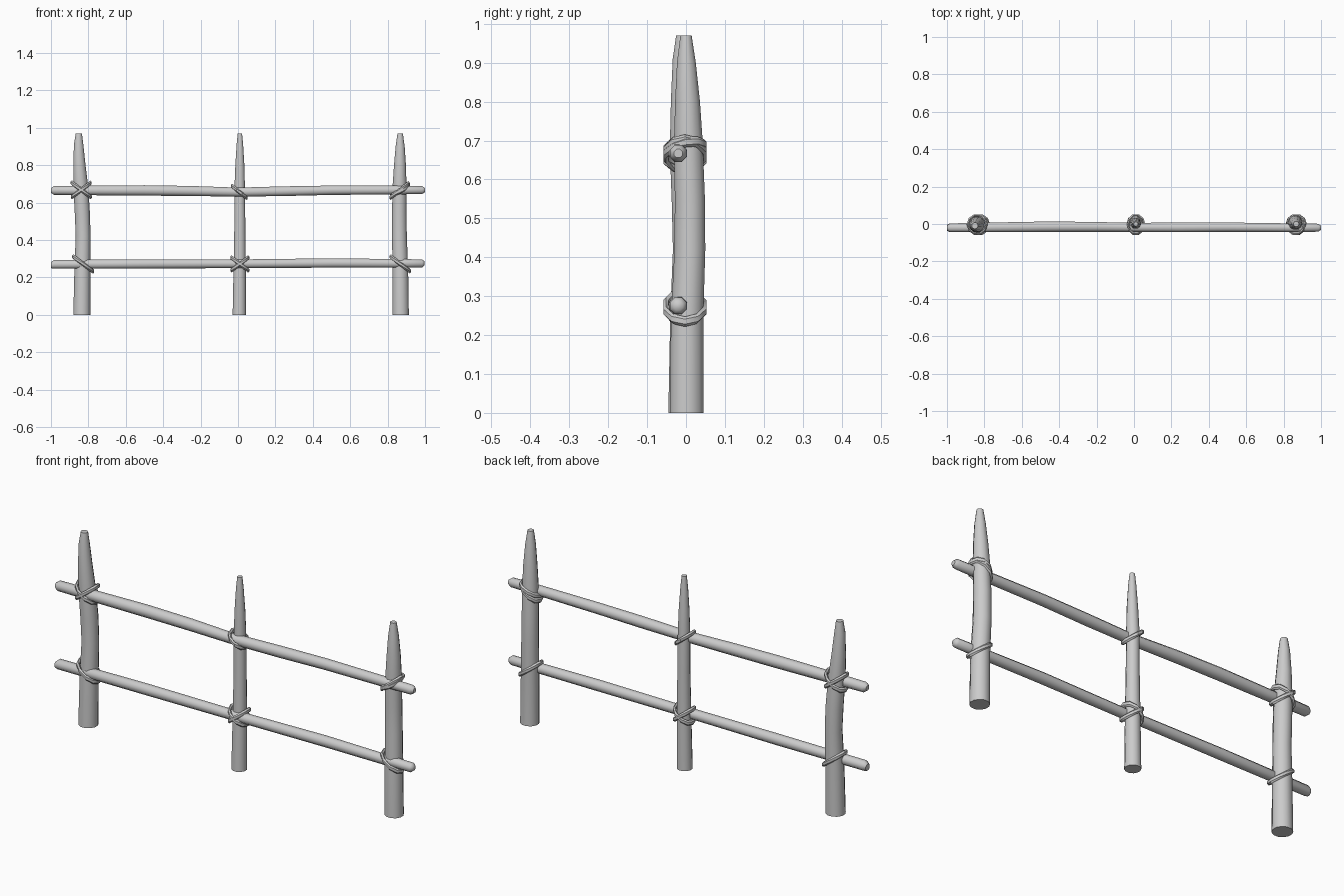
import bpy, bmesh, math
from mathutils import Vector

old = bpy.data.objects.get("Cube")
if old:
    bpy.data.objects.remove(old, do_unlink=True)

grey = bpy.data.materials.new("light grey wood")
grey.use_nodes = True
grey.diffuse_color = (0.6, 0.6, 0.6, 1)
grey.node_tree.nodes["Principled BSDF"].inputs["Base Color"].default_value = (0.6, 0.6, 0.6, 1)


def skin(name, rings, closed=False, sharp=40):
    """Join rings of points into one smooth-shaded skin."""
    bm = bmesh.new()
    loops = [[bm.verts.new(p) for p in ring] for ring in rings]
    n = len(loops[0])
    pairs = list(zip(loops, loops[1:]))
    if closed:
        pairs.append((loops[-1], loops[0]))
    else:
        bm.faces.new(loops[0])
        bm.faces.new(loops[-1])
    for a, b in pairs:
        for i in range(n):
            j = (i + 1) % n
            bm.faces.new((a[i], a[j], b[j], b[i]))
    bmesh.ops.recalc_face_normals(bm, faces=bm.faces)
    mesh = bpy.data.meshes.new(name)
    bm.to_mesh(mesh)
    bm.free()
    obj = bpy.data.objects.new(name, mesh)
    bpy.context.collection.objects.link(obj)
    mesh.materials.append(grey)
    bpy.ops.object.select_all(action="DESELECT")
    obj.select_set(True)
    bpy.context.view_layer.objects.active = obj
    bpy.ops.object.shade_smooth_by_angle(angle=math.radians(sharp))
    return obj


def circle(centre, u, v, ru, rv, n):
    return [centre + u * (ru * math.cos(t)) + v * (rv * math.sin(t))
            for t in (math.tau * (i + 0.5) / n for i in range(n))]


X, Y, Z = Vector((1, 0, 0)), Vector((0, 1, 0)), Vector((0, 0, 1))


def post(name, stations):
    skin(name, [circle(Vector((x, y, z)), X, Y, r, r, 12) for x, y, z, r in stations])


def rail(name, stations):
    skin(name, [circle(Vector((x, y, z)), Y, Z, r, r, 8) for x, y, z, r in stations], sharp=50)


def lashing(name, x, z, radius, slope, lift=0):
    """Flattened rope loop, tilted sideways, around a post and rail."""
    rings = []
    n = 10
    for i in range(n):
        t = math.tau * i / n
        out = Vector((math.cos(t), math.sin(t), 0))
        c = Vector((x + radius * out.x, -0.003 + 0.051 * out.y,
                    z + slope * radius * out.x + lift * out.y))
        rings.append(circle(c, out, Z, 0.008, 0.013, 6))
    skin(name, rings, closed=True)


# Hewn posts with tapered tips
post("right_post", [(-0.835, 0, 0, 0.047), (-0.832, 0.002, 0.25, 0.044), (-0.828, 0.006, 0.42, 0.041),
                    (-0.832, 0.004, 0.54, 0.042), (-0.840, -0.002, 0.68, 0.041),
                    (-0.848, -0.006, 0.80, 0.034), (-0.852, -0.009, 0.91, 0.026), (-0.851, -0.009, 0.97, 0.017)])
post("middle_post", [(0.007, 0, 0, 0.037), (0.009, 0.002, 0.25, 0.034), (0.010, 0.003, 0.50, 0.030),
                     (0.009, 0.003, 0.68, 0.029), (0.010, 0.001, 0.80, 0.025),
                     (0.010, 0, 0.91, 0.018), (0.010, 0, 0.97, 0.012)])
post("left_post", [(0.870, 0.002, 0, 0.045), (0.868, 0.003, 0.25, 0.043), (0.863, 0.010, 0.42, 0.041),
                   (0.862, 0.010, 0.55, 0.040), (0.864, 0.006, 0.70, 0.038),
                   (0.866, 0.004, 0.80, 0.033), (0.867, 0.001, 0.90, 0.025), (0.867, 0, 0.97, 0.015)])

# Long rails with rounded ends
rail("upper_rail", [(-1, -0.02, 0.665, 0.013), (-0.985, -0.02, 0.665, 0.025), (-0.75, -0.018, 0.665, 0.028),
                    (-0.5, -0.015, 0.665, 0.030), (-0.25, -0.015, 0.662, 0.029), (0, -0.018, 0.656, 0.026),
                    (0.25, -0.018, 0.661, 0.028), (0.5, -0.017, 0.666, 0.027), (0.85, -0.02, 0.667, 0.025),
                    (0.985, -0.02, 0.667, 0.023), (1, -0.02, 0.667, 0.012)])
rail("lower_rail", [(-1, -0.02, 0.265, 0.017), (-0.985, -0.02, 0.270, 0.025), (-0.5, -0.018, 0.272, 0.027),
                    (0, -0.02, 0.273, 0.025), (0.5, -0.018, 0.277, 0.027), (0.85, -0.02, 0.275, 0.025),
                    (0.985, -0.02, 0.275, 0.023), (0.997, -0.02, 0.275, 0.012)])

# Rope lashings at every crossing
lashing("right_upper_lashing_a", -0.838, 0.668, 0.049, 0.75)
lashing("right_upper_lashing_b", -0.838, 0.668, 0.050, -0.75)
lashing("right_lower_lashing", -0.828, 0.272, 0.052, -0.75)
lashing("middle_upper_lashing", 0.007, 0.657, 0.038, -0.8)
lashing("middle_lower_lashing_a", 0.010, 0.272, 0.044, -0.75)
lashing("middle_lower_lashing_b", 0.010, 0.272, 0.044, 0.75)
lashing("left_upper_lashing_a", 0.864, 0.665, 0.047, 0.8)
lashing("left_upper_lashing_b", 0.866, 0.672, 0.047, 0.5, 0.012)
lashing("left_lower_lashing", 0.868, 0.272, 0.050, -0.75)
